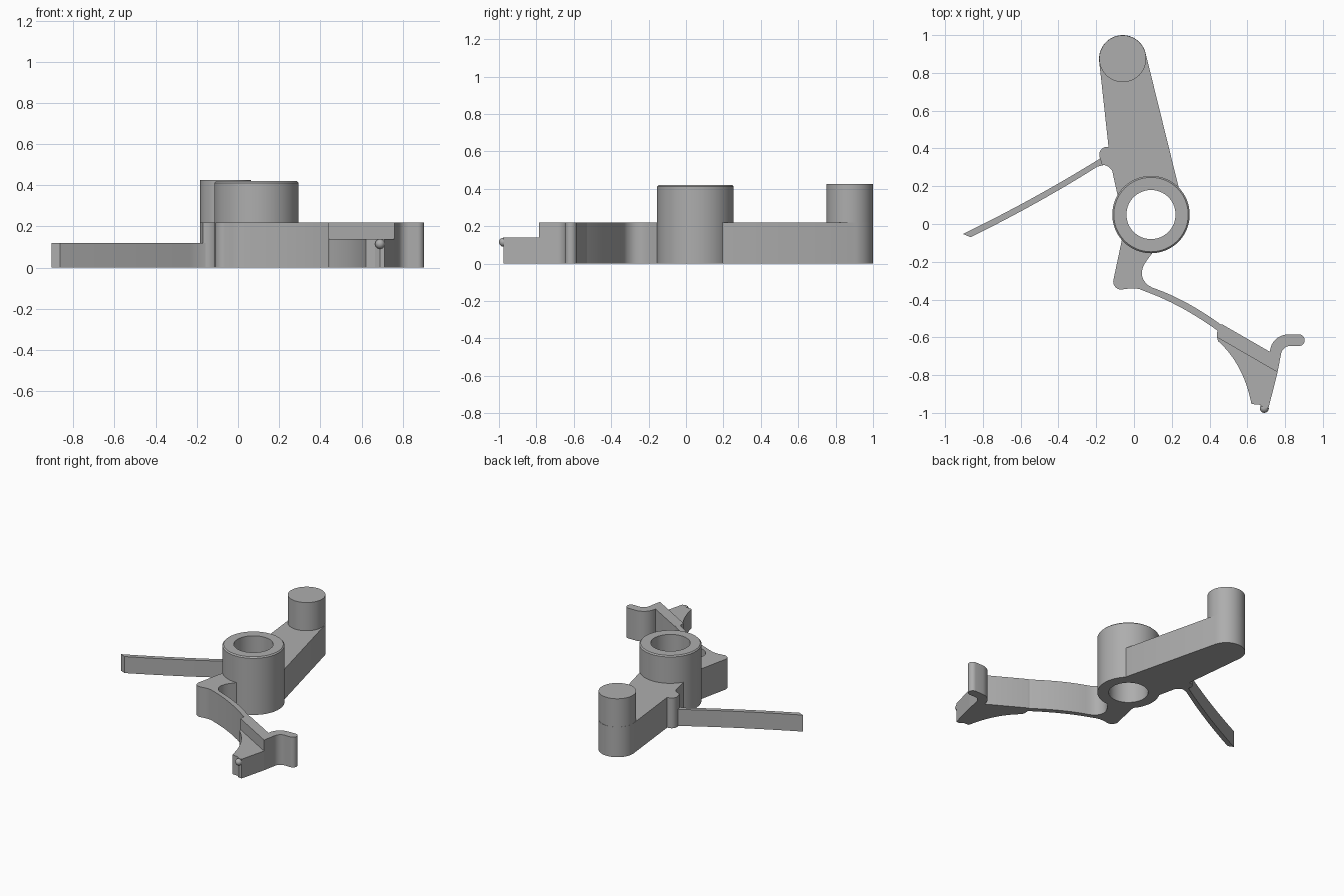
import bpy, bmesh, math
from mathutils import Vector

if "Cube" in bpy.data.objects:
    bpy.data.objects.remove(bpy.data.objects["Cube"])

grey = bpy.data.materials.new("plain grey")
grey.use_nodes = True
colour = (0.42, 0.42, 0.42, 1)
grey.diffuse_color = colour
grey.node_tree.nodes["Principled BSDF"].inputs["Base Color"].default_value = colour

HUB, PEG = (0.09, 0.05), (-0.06, 0.875)
DECK = 0.22


def finish(name, bm):
    bmesh.ops.recalc_face_normals(bm, faces=bm.faces)
    mesh = bpy.data.meshes.new(name)
    bm.to_mesh(mesh)
    bm.free()
    mesh.materials.append(grey)
    obj = bpy.data.objects.new(name, mesh)
    bpy.context.collection.objects.link(obj)
    bpy.ops.object.select_all(action="DESELECT")
    obj.select_set(True)
    bpy.context.view_layer.objects.active = obj
    bpy.ops.object.shade_smooth_by_angle(angle=math.radians(30))
    return obj


def arc(centre, radius, start, end, steps=12):
    angles = [math.radians(start + (end - start) * i / steps) for i in range(steps + 1)]
    return [(centre[0] + radius * math.cos(a), centre[1] + radius * math.sin(a)) for a in angles]


def bend(a, control, b, steps=14):
    a, control, b = Vector(a), Vector(control), Vector(b)
    return [tuple(a.lerp(control, i / steps).lerp(control.lerp(b, i / steps), i / steps))
            for i in range(steps + 1)]


def extrude(name, outline, bottom, top):
    bm = bmesh.new()
    face = bm.faces.new([bm.verts.new((x, y, bottom)) for x, y in outline])
    result = bmesh.ops.extrude_face_region(bm, geom=[face], use_keep_orig=True)
    lifted = [v for v in result["geom"] if isinstance(v, bmesh.types.BMVert)]
    bmesh.ops.translate(bm, verts=lifted, vec=(0, 0, top - bottom))
    return finish(name, bm)


def lathe(name, centre, profile, steps=64):
    bm = bmesh.new()
    verts = [bm.verts.new((centre[0] + r, centre[1], z)) for r, z in profile]
    edges = [bm.edges.new((verts[i], verts[(i + 1) % len(verts)])) for i in range(len(verts))]
    bmesh.ops.spin(bm, geom=verts + edges, cent=(*centre, 0), axis=(0, 0, 1),
                   angle=math.tau, steps=steps, use_merge=True)
    bmesh.ops.remove_doubles(bm, verts=bm.verts, dist=0.0001)
    return finish(name, bm)


# Bored hub with a softened top rim
lathe("hub", HUB, [(0.13, 0), (0.205, 0), (0.205, 0.412), (0.197, 0.42), (0.13, 0.42)])

# Long tapered arm with a round end, and the peg standing on it
extrude("long_arm",
        arc(PEG, 0.125, 12, 186, 32)
        + [(-0.135, 0.41)] + arc((-0.142, 0.367), 0.042, 80, 210, 10)
        + bend((-0.17, 0.315), (-0.13, 0.31), (-0.115, 0.28), 6)
        + arc(HUB, 0.195, 153, 43, 20) + [(0.235, 0.2)],
        0, DECK)
extrude("peg", arc(PEG, 0.124, 0, 352.5, 47), DECK - 0.01, 0.425)

# Low spring blade reaching to the left side of the plan
extrude("low_blade",
        bend((-0.15, 0.365), (-0.5, 0.145), (-0.905, -0.053))
        + bend((-0.865, -0.07), (-0.5, 0.11), (-0.195, 0.303)) + [(-0.15, 0.315)],
        0, 0.12)

# Short arm flowing into the curved tall blade
extrude("short_arm_and_blade",
        arc(HUB, 0.195, 306, 219, 14)
        + arc((-0.068, -0.305), 0.042, 170, 275, 10)
        + bend((-0.03, -0.342), (0.0, -0.338), (0.03, -0.345), 5)
        + bend((0.06, -0.357), (0.25, -0.425), (0.45, -0.57))
        + bend((0.47, -0.54), (0.28, -0.4), (0.1, -0.338))
        + bend((0.075, -0.325), (0.01, -0.27), (0.07, -0.19), 10) + [(0.1, -0.15)],
        0, DECK)

# Full-height head bar with its rounded hook
extrude("head_bar_and_hook",
        [(0.44, -0.6), (0.44, -0.575), (0.455, -0.53), (0.47, -0.533), (0.72, -0.677)]
        + arc((0.815, -0.68), 0.095, 175, 90, 12)
        + arc((0.873, -0.615), 0.031, 90, -90, 12)
        + arc((0.83, -0.698), 0.053, 90, 175, 8)
        + [(0.76, -0.785)],
        0, DECK)

# Lower stepped wedge with a hollow curved flank
extrude("head_wedge",
        [(0.76, -0.785), (0.44, -0.6)]
        + bend((0.445, -0.62), (0.58, -0.74), (0.622, -0.953))
        + [(0.665, -0.957), (0.69, -0.975), (0.712, -0.975)],
        0, 0.14)

# Tiny ball at the wedge tip
bm = bmesh.new()
bmesh.ops.create_uvsphere(bm, u_segments=16, v_segments=10, radius=0.024)
bmesh.ops.translate(bm, verts=bm.verts, vec=(0.69, -0.976, 0.115))
finish("tip_ball", bm)
